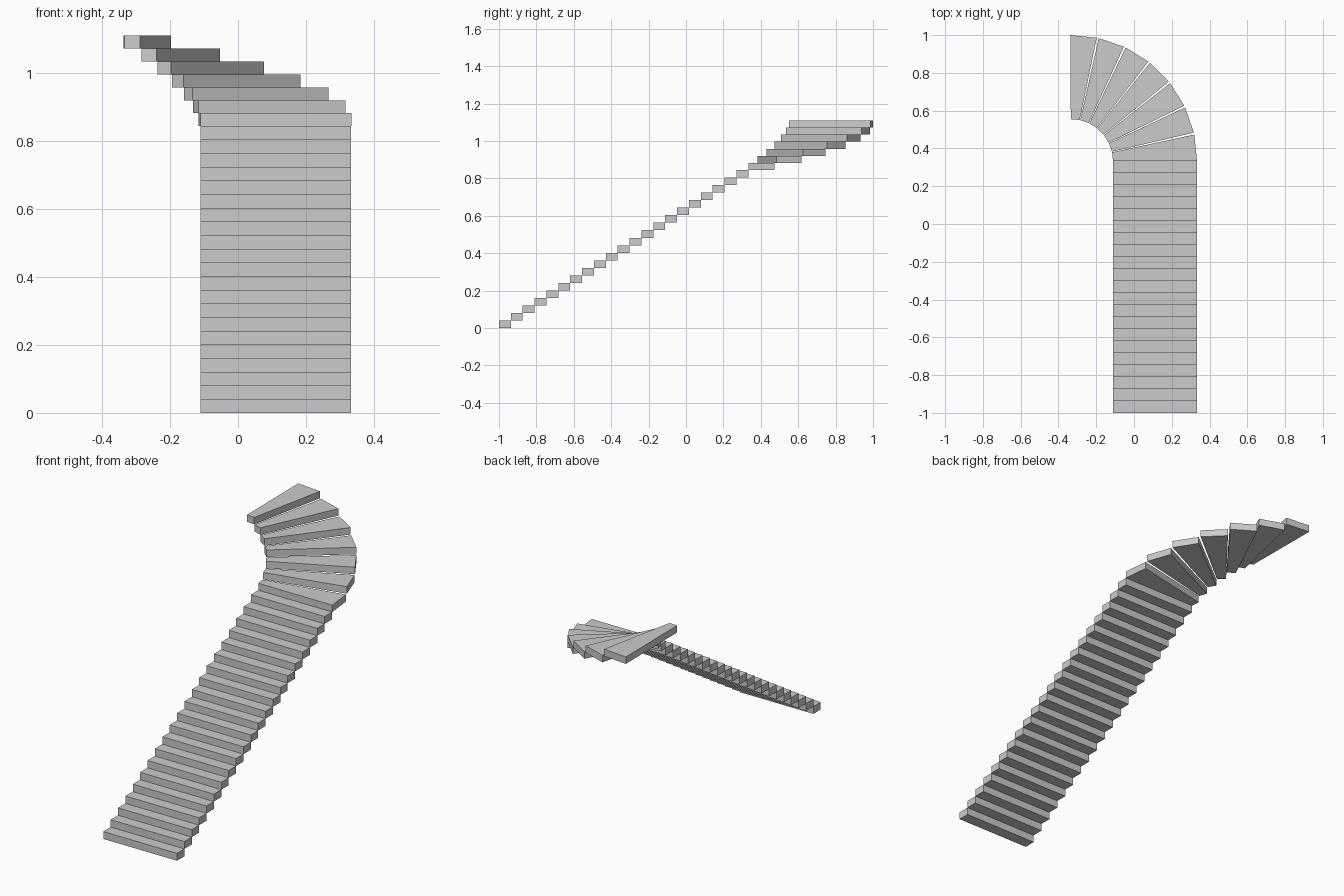
import bpy, bmesh, math

if "Cube" in bpy.data.objects:
    bpy.data.objects.remove(bpy.data.objects["Cube"])

def prism(name, outline, z0, z1):
    """Flat-faced slab from a counter-clockwise plan outline."""
    bm = bmesh.new()
    face = bm.faces.new([bm.verts.new((x, y, z0)) for x, y in outline])
    top = bmesh.ops.extrude_face_region(bm, geom=[face])["geom"]
    bmesh.ops.translate(bm, vec=(0, 0, z1 - z0),
                        verts=[v for v in top if isinstance(v, bmesh.types.BMVert)])
    bmesh.ops.recalc_face_normals(bm, faces=bm.faces[:])
    mesh = bpy.data.meshes.new(name)
    bm.to_mesh(mesh)
    bm.free()
    bpy.context.collection.objects.link(bpy.data.objects.new(name, mesh))

# Straight flight
X0, X1 = -0.111, 0.333
STEPS, RISE, GOING = 21, 0.0402, 1.333 / 21
for i in range(STEPS):
    y = -1 + i * GOING
    prism(f"straight_step_{i + 1}",
          [(X0, y), (X1, y), (X1, y + GOING), (X0, y + GOING)],
          i * RISE, (i + 1) * RISE)

# Quarter-turn winders fanning around the inner corner, with small gaps
CX, CY, R_IN, R_OUT = -0.333, 0.333, 0.222, 0.667
PITCH, SPAN, W_RISE = math.radians(13.04), math.radians(12.15), 0.038

def polar(r, a):
    return CX + r * math.cos(a), CY + r * math.sin(a)

for k in range(7):
    a, b = k * PITCH, k * PITCH + SPAN
    z = STEPS * RISE + k * W_RISE
    prism(f"winder_step_{k + 1}",
          [polar(R_IN, a), polar(R_OUT, a), polar(R_OUT, b), polar(R_IN, b)],
          z, z + W_RISE)
